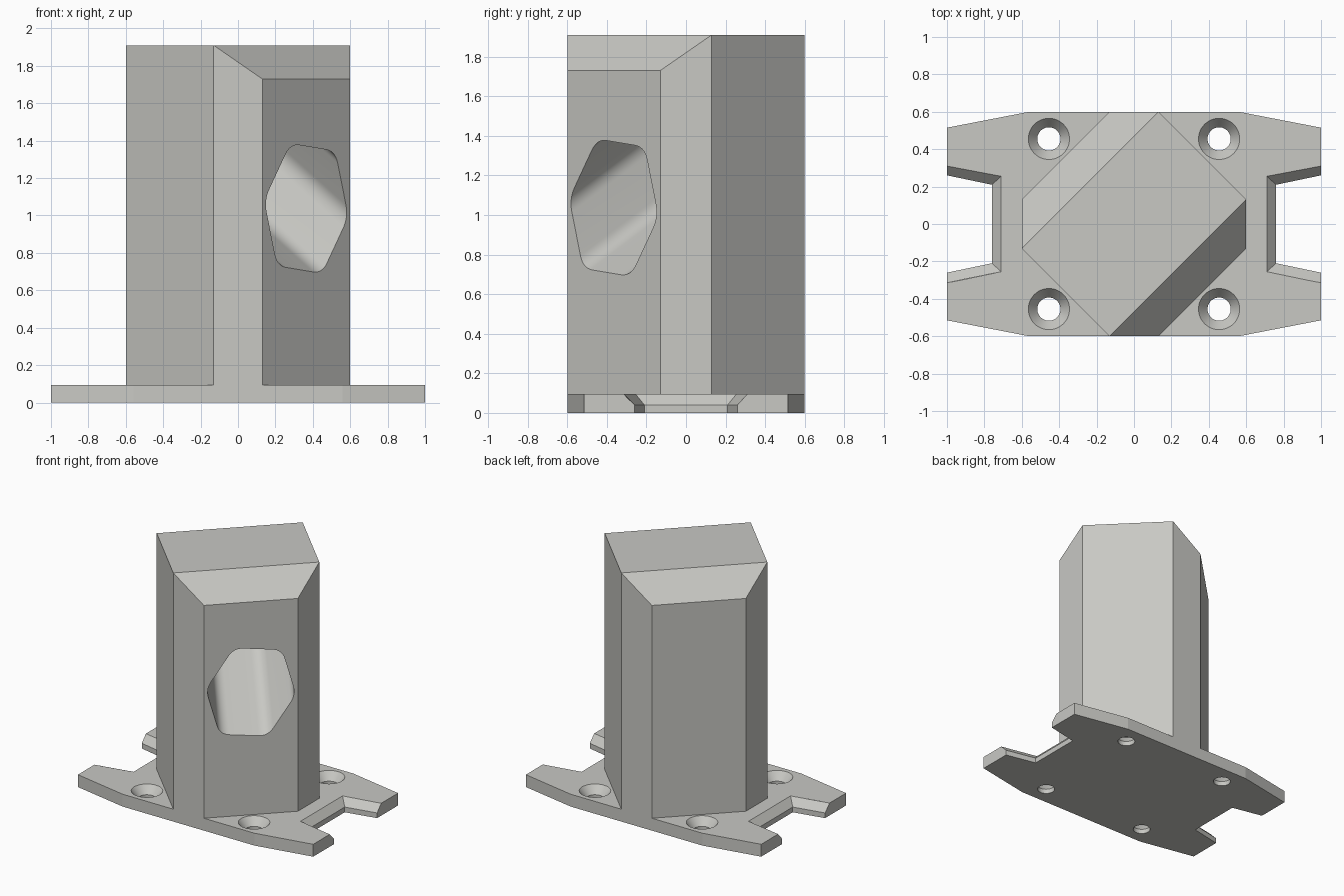
import bpy, bmesh, math
from mathutils import Vector

cube = bpy.data.objects.get("Cube")
if cube:
    bpy.data.objects.remove(cube, do_unlink=True)

grey = bpy.data.materials.new("warm_light_grey")
grey.use_nodes = True
COLOUR = (0.58, 0.58, 0.55, 1)
grey.diffuse_color = COLOUR
grey.node_tree.nodes["Principled BSDF"].inputs["Base Color"].default_value = COLOUR

PLATE = 0.095   # plate thickness
TOP = 1.91      # tower height


def finish(name, bm):
    bmesh.ops.recalc_face_normals(bm, faces=bm.faces)
    mesh = bpy.data.meshes.new(name)
    bm.to_mesh(mesh)
    bm.free()
    mesh.materials.append(grey)
    obj = bpy.data.objects.new(name, mesh)
    bpy.context.collection.objects.link(obj)
    return obj


def loft(rings):
    """Closed solid through rings of equal point count."""
    bm = bmesh.new()
    layers = [[bm.verts.new(p) for p in ring] for ring in rings]
    n = len(layers[0])
    for a, b in zip(layers, layers[1:]):
        for i in range(n):
            j = (i + 1) % n
            bm.faces.new((a[i], a[j], b[j], b[i]))
    bm.faces.new(layers[0])
    bm.faces.new(layers[-1])
    return bm


def flat(points, z):
    return [(x, y, z) for x, y in points]


def cut(obj, cutter):
    cutter.hide_render = True
    mod = obj.modifiers.new("cut", 'BOOLEAN')
    mod.operation = 'DIFFERENCE'
    mod.solver = 'EXACT'
    mod.object = cutter
    bpy.context.view_layer.objects.active = obj
    bpy.ops.object.modifier_apply(modifier=mod.name)
    bpy.data.objects.remove(cutter, do_unlink=True)


def smooth(obj, degrees):
    bpy.ops.object.select_all(action='DESELECT')
    obj.select_set(True)
    bpy.context.view_layer.objects.active = obj
    bpy.ops.object.shade_smooth_by_angle(angle=math.radians(degrees))


# Base plate with tapered ends
quarter = [(1, 0.515), (0.56, 0.6)]
half = quarter + [(-x, y) for x, y in reversed(quarter)]
outline = half + [(-x, -y) for x, y in half]
base_plate = finish("base_plate", loft([flat(outline, 0), flat(outline, PLATE)]))


# End notches, chamfered above mid height
def notch_ring(side, f, z):
    pts = [(0.76 - 0.05 * f, 0.21 + 0.045 * f), (1.2, 0.302 + 0.05 * f)]
    pts += [(x, -y) for x, y in reversed(pts)]
    return flat([(side * x, y) for x, y in pts], z)


for side in (1, -1):
    levels = [(0, -0.1), (0, 0.04), (2, 0.15)]
    cut(base_plate, finish("notch_cutter", loft([notch_ring(side, f, z) for f, z in levels])))


# Countersunk screw holes
def circle(cx, cy, r, z, n=48):
    return [(cx + r * math.cos(math.tau * i / n), cy + r * math.sin(math.tau * i / n), z)
            for i in range(n)]


for sx in (1, -1):
    for sy in (1, -1):
        rings = [circle(sx * 0.455, sy * 0.455, r, z)
                 for r, z in ((0.062, -0.1), (0.062, 0.035), (0.11, PLATE), (0.154, 0.15))]
        cut(base_plate, finish("screw_hole_cutter", loft(rings)))
smooth(base_plate, 9)

# Octagonal tower
corner = [(0.6, -0.13), (0.6, 0.13), (0.13, 0.6), (-0.13, 0.6)]
octagon = corner + [(-x, -y) for x, y in corner]
bm = loft([flat(octagon, PLATE), flat(octagon, TOP)])

# Sloped top edges on two opposite diagonal sides
for s in (1, -1):
    res = bmesh.ops.bisect_plane(
        bm, geom=bm.verts[:] + bm.edges[:] + bm.faces[:], dist=1e-5,
        plane_co=(-0.13 * s, -0.6 * s, TOP), plane_no=(0.18 * s, -0.18 * s, 0.26),
        clear_outer=True)
    bmesh.ops.holes_fill(bm, edges=[e for e in bm.edges if e.is_boundary])
bmesh.ops.remove_doubles(bm, verts=bm.verts, dist=1e-4)
tower = finish("tower", bm)


# Rounded six-sided pocket rising inward from the front left diagonal face
def rounded(points, r, steps=12):
    out = []
    for i, p in enumerate(points):
        a = p + (points[i - 1] - p).normalized() * r
        b = p + (points[(i + 1) % len(points)] - p).normalized() * r
        for k in range(steps + 1):
            t = k / steps
            out.append(a * (1 - t) ** 2 + p * 2 * t * (1 - t) + b * t * t)
    return out


hexagon = [Vector(p) for p in ((-0.12, 0.347), (0.22, 0.307), (0.318, -0.045))]
hexagon += [-p for p in hexagon]
centre = Vector((0.365, -0.365, 1.037))
across = Vector((1, 1, 0)).normalized()
axis = Vector((-1, 1.2, 0.9)).normalized()
mouth = [centre + across * p.x + Vector((0, 0, p.y)) for p in rounded(hexagon, 0.07)]
cut(tower, finish("pocket_cutter", loft([[p + axis * d for p in mouth] for d in (-0.2, 0.85)])))
smooth(tower, 30)
